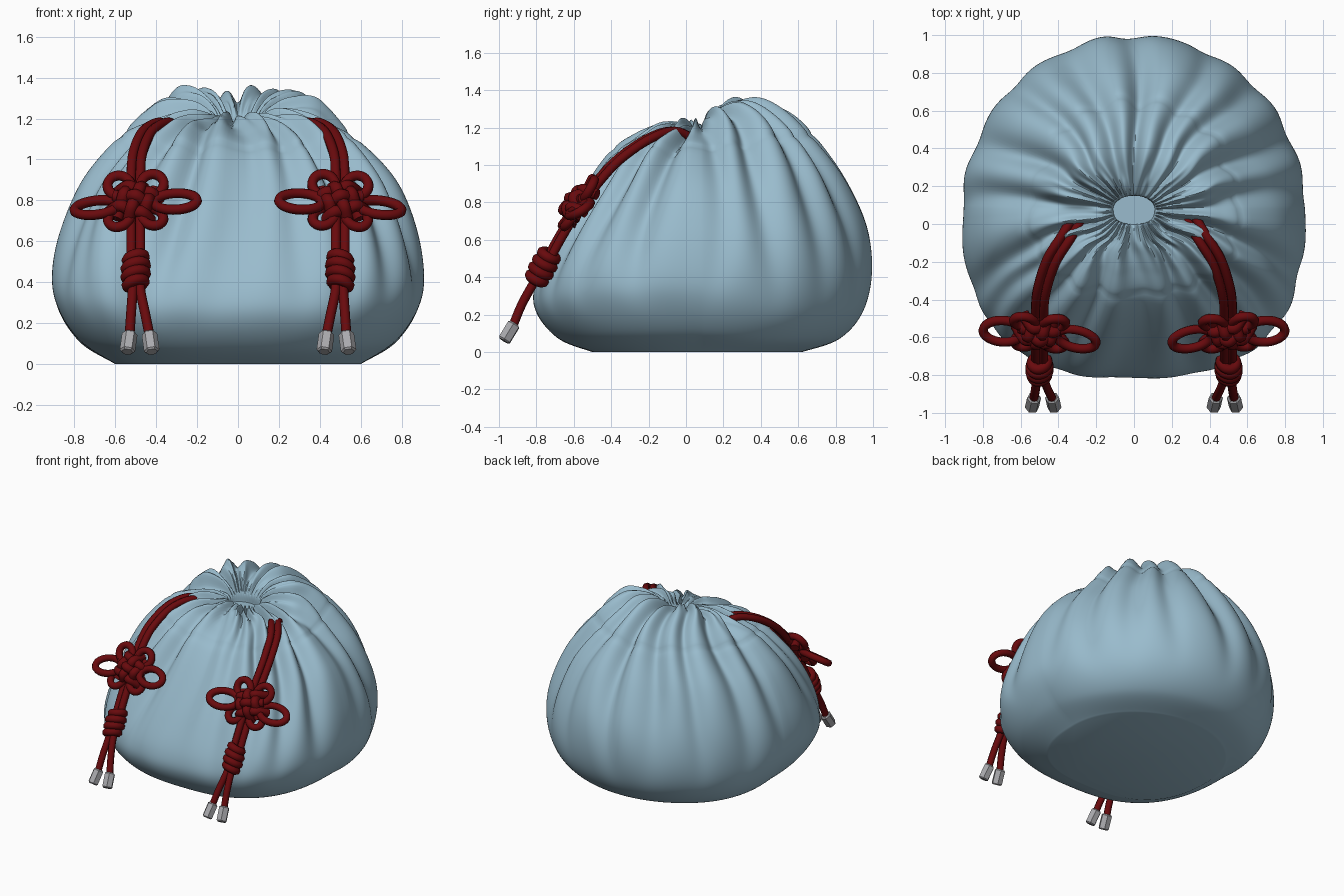
import bpy, bmesh, math, random
from mathutils import Vector, Matrix

if "Cube" in bpy.data.objects:
    bpy.data.objects.remove(bpy.data.objects["Cube"], do_unlink=True)
random.seed(4)


def material(name, color, rough):
    m = bpy.data.materials.new(name)
    m.use_nodes = True
    m.diffuse_color = (*color, 1)
    bsdf = m.node_tree.nodes["Principled BSDF"]
    bsdf.inputs["Base Color"].default_value = (*color, 1)
    bsdf.inputs["Roughness"].default_value = rough
    return m


fabric = material("pale blue fabric", (0.32, 0.50, 0.61), 0.8)
red = material("dark red cord", (0.14, 0.003, 0.004), 0.7)
metal = material("grey metal", (0.40, 0.40, 0.42), 0.4)


def smooth_path(pts, n, closed=False):
    """Points along a Catmull-Rom curve, n per segment."""
    pts = [Vector(p) for p in pts]
    k = len(pts)
    get = (lambda i: pts[i % k]) if closed else (lambda i: pts[max(0, min(k - 1, i))])
    out = []
    for i in range(k if closed else k - 1):
        a, b, c, d = (get(i + j) for j in (-1, 0, 1, 2))
        for s in range(n):
            t = s / n
            out.append(0.5 * (2 * b + (c - a) * t + (2 * a - 5 * b + 4 * c - d) * t * t
                              + (3 * b - a - 3 * c + d) * t ** 3))
    return out if closed else out + [pts[-1]]


def bump(t, a, b, c, d):
    """Rises from a to b, holds, falls from c to d."""
    ease = lambda x: max(0, min(1, x)) ** 2 * (3 - 2 * max(0, min(1, x)))
    return ease((t - a) / (b - a)) * (1 - ease((t - c) / (d - c)))


def add_mesh(name, bm, mat, angle=60):
    me = bpy.data.meshes.new(name)
    bmesh.ops.recalc_face_normals(bm, faces=bm.faces)
    bm.to_mesh(me)
    bm.free()
    me.materials.append(mat)
    ob = bpy.data.objects.new(name, me)
    bpy.context.collection.objects.link(ob)
    bpy.ops.object.select_all(action="DESELECT")
    ob.select_set(True)
    bpy.context.view_layer.objects.active = ob
    bpy.ops.object.shade_smooth_by_angle(angle=math.radians(angle))
    return ob


# Gathered bag: front, side and back outlines as (radius, height)
front = [(.58, 0), (.76, .07), (.88, .21), (.89, .36), (.80, .58), (.65, .83),
         (.48, 1.06), (.34, 1.16), (.24, 1.20), (.17, 1.21), (.09, 1.20), (.08, 1.15)]
side = [(.60, 0), (.77, .11), (.88, .27), (.91, .43), (.87, .65), (.76, .89),
        (.58, 1.09), (.46, 1.17), (.36, 1.21), (.22, 1.23), (.13, 1.20), (.11, 1.15)]
back = [(.54, 0), (.74, .07), (.87, .22), (.92, .43), (.89, .67), (.77, .93),
        (.61, 1.14), (.47, 1.27), (.31, 1.34), (.17, 1.31), (.08, 1.23), (.07, 1.15)]
ROWS, SEGS, MID_Y = 9, 288, 0.08
profiles = [smooth_path([(r, z, 0) for r, z in p], ROWS) for p in (front, side, back)]

# Deep pleats: angle, depth, width, sway
pleats = []
for deg in (67, 46, 24, 3, -18, -38, -55, -73):
    for a in (deg, 180 - deg):
        pleats.append((math.radians(a + random.uniform(-3, 3)), random.uniform(.05, .10),
                       random.uniform(.07, .11), random.uniform(0, 6)))
pleats += [(math.pi / 2, .09, .09, 0), (-math.pi / 2, .06, .08, 3)]


def fold(theta, t):
    body = bump(t, 1.5, 6, 8.5, 10.5)
    rear = max(0, math.sin(theta))
    neck = bump(t, 5.5 + 2 * rear, 9 + .5 * rear, 9.7, 11) * (1 - .4 * rear)
    d = 0
    for a, depth, width, sway in pleats:
        x = theta - a - 0.05 * math.sin(0.8 * t + sway)
        x = math.atan2(math.sin(x), math.cos(x))
        d -= depth * body * math.exp(-(x / width) ** 2)
        d += 0.12 * depth * body * math.exp(-((abs(x) - 2.2 * width) / width) ** 2)
    d += 0.025 * neck * math.sin(32 * theta + 2 * math.sin(3 * theta + 0.6 * t))
    d += 0.008 * body * math.sin(5 * theta + 1.7 * t)
    return d - 0.010 * math.exp(-((t - 6.1) / 0.1) ** 2)


bm = bmesh.new()
core = Vector((0, MID_Y, 0.55))
rings = []
for i, (f, s, b) in enumerate(zip(*profiles)):
    ring = []
    for j in range(SEGS):
        th = 2 * math.pi * j / SEGS
        co, si = math.cos(th), math.sin(th)
        far, power = (b, 1.0) if si > 0 else (f, 0.76)
        w = math.sin(min(1, 1.4 * si) * math.pi / 2) if si > 0 else si * si
        p = Vector((s.x * math.copysign(abs(co) ** power, co),
                    MID_Y + far.x * math.copysign(abs(si) ** power, si),
                    s.y + (far.y - s.y) * w))
        p = core + (p - core) * (1 + fold(th, i / ROWS))
        p.z = max(0, p.z)
        ring.append(bm.verts.new(p))
    rings.append(ring)
for lo, hi in zip(rings, rings[1:]):
    for j in range(SEGS):
        k = (j + 1) % SEGS
        bm.faces.new((lo[j], lo[k], hi[k], hi[j]))
bm.faces.new(rings[0][::-1])
bm.faces.new(rings[-1])
add_mesh("bag", bm, fabric, 50)


def cords(name, paths, radius):
    """One tube object from a list of (points, closed)."""
    cu = bpy.data.curves.new(name, "CURVE")
    cu.dimensions = "3D"
    cu.bevel_depth, cu.bevel_resolution, cu.use_fill_caps = radius, 2, True
    for pts, closed in paths:
        pts = smooth_path(pts, 5, closed)
        sp = cu.splines.new("POLY")
        sp.points.add(len(pts) - 1)
        for q, p in zip(sp.points, pts):
            q.co = (*p, 1)
        sp.use_cyclic_u, sp.use_smooth = closed, True
    cu.materials.append(red)
    bpy.context.collection.objects.link(bpy.data.objects.new(name, cu))


for label, m in (("left", 1), ("right", -1)):
    flip = lambda p: Vector((m * p[0], p[1], p[2]))

    # Double cord from the neck down to the barrel knot
    route = [(.30, .03, 1.14), (.36, -.07, 1.18), (.44, -.2, 1.14), (.49, -.36, 1.03),
             (.50, -.48, .90), (.50, -.57, .78), (.50, -.68, .60), (.50, -.77, .43)]
    strands = []
    for k in (-1, 1):
        off = Vector((.022, .009, 0)) * k
        strands.append(([flip(Vector(p) + off) for p in route], False))
    cords(label + "_cord", strands, .025)

    # Flower knot frame lying on the slope of the bag
    mid = Vector((.50, -.57, .79))
    u, v, n = Vector((1, 0, 0)), Vector((0, .54, .84)), Vector((0, -.84, .54))
    at = lambda a, b, c: flip(mid + u * a + v * b + n * c)

    # Petal loops: direction, centre distance, half length, half width, twist, rise
    petals = []
    for deg, dist, long, wide, twist, rise in (
            (185, .195, .105, .06, .3, .18), (-6, .195, .105, .06, -.5, -.08),
            (50, .125, .06, .055, .1, 0), (130, .125, .06, .055, -.1, .08),
            (228, .12, .06, .05, .1, .08), (-48, .12, .06, .05, -.1, 0)):
        c, s = math.cos(math.radians(deg)), math.sin(math.radians(deg))
        pts = []
        for i in range(10):
            e = 2 * math.pi * i / 10
            along, across = dist + long * math.cos(e), wide * math.sin(e)
            lift = twist * across + rise * along
            pts.append(at(c * along - s * across, s * along + c * across, lift))
        petals.append((pts, True))
    cords(label + "_knot_loops", petals, .025)

    # Woven knot centre
    weave = []
    turn = math.radians(20)
    for axis in (0, 1):
        for k in (-1, 0, 1):
            pts = []
            for i in range(-4, 5):
                a, b = i * .028, k * .06
                over = (1 if axis else -1) * (-1) ** k * math.cos(a / .06 * math.pi)
                c = .045 + .018 * over - 5 * (a * a + b * b)
                a, b = (a, b) if axis else (b, a)
                pts.append(at(a * math.cos(turn) - b * math.sin(turn),
                              a * math.sin(turn) + b * math.cos(turn), c))
            weave.append((pts, False))
    cords(label + "_knot_weave", weave, .031)

    # Barrel knot: stacked coils
    down = Vector((0, -.47, -.88))
    fore = Vector((0, -.88, .47))
    hub = Vector((.50, -.765, .455))
    coils = []
    for k in range(4):
        rad = .047 if k in (1, 2) else .041
        coils.append(([flip(hub + down * ((k - 1.5) * .046 + .012 * math.cos(i * math.pi / 5))
                            + u * rad * math.cos(i * math.pi / 5)
                            + fore * rad * math.sin(i * math.pi / 5)) for i in range(10)], True))
    cords(label + "_barrel_knot", coils, .028)

    # Two tails with metal tips
    tails = []
    for tag, x0, x1, splay in (("inner", .477, .432, -.12), ("outer", .515, .53, .12)):
        end = Vector((x1, -.925, .14))
        tails.append(([flip(p) for p in ((x0, -.77, .44), (x0, -.82, .36),
                                         ((x0 + x1) / 2, -.88, .25), end)], False))
        bm = bmesh.new()
        bmesh.ops.create_cone(bm, cap_ends=True, segments=6, radius1=.038, radius2=.038, depth=.11)
        caps = [e for e in bm.edges if any(len(f.verts) == 6 for f in e.link_faces)]
        bmesh.ops.bevel(bm, geom=caps, offset=.008, segments=1, affect="EDGES")
        axis = Vector((m * splay, -.52, -.85)).normalized()
        spin = Vector((0, 0, 1)).rotation_difference(axis).to_matrix().to_4x4()
        bm.transform(Matrix.Translation(flip(end) + axis * .04) @ spin)
        add_mesh(f"{label}_{tag}_tip", bm, metal, 20)
    cords(label + "_tails", tails, .024)
